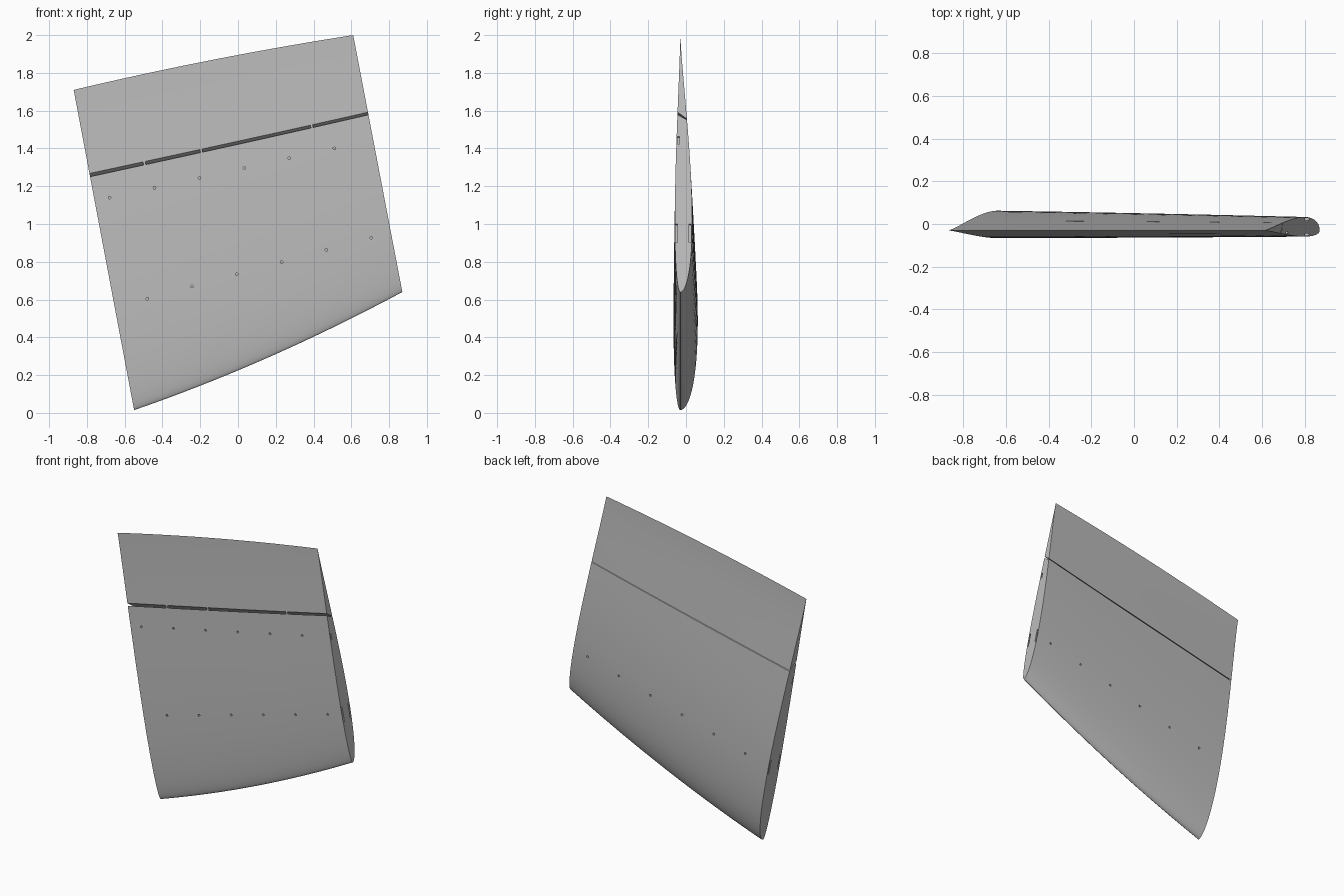
import bpy, bmesh, math
from mathutils import Vector, Matrix

if "Cube" in bpy.data.objects:
    bpy.data.objects.remove(bpy.data.objects["Cube"])

grey = bpy.data.materials.new("light grey")
grey.use_nodes = True
colour = (0.5, 0.5, 0.5, 1)
grey.diffuse_color = colour
grey.node_tree.nodes["Principled BSDF"].inputs["Base Color"].default_value = colour

RIBS, STEPS = 24, 28
CHORD_Y = -0.03


def lerp(a, b, t):
    return a + (b - a) * t


def surface(s, c, side):
    """Point on the skin: s along the span, c along the chord, side 1 back, -1 front."""
    bow = 4 * s * (1 - s)
    lead = Vector((-0.55, 0, 0.015)).lerp(Vector((0.87, 0, 0.64)), s) - Vector((0, 0, 0.034 * bow))
    trail = Vector((-0.87, 0, 1.71)).lerp(Vector((0.61, 0, 2.0)), s) + Vector((0, 0, 0.015 * bow))
    p = lead.lerp(trail, c)
    depth = lerp(0.0535, 0.0455, s) if side > 0 else 0.021
    shape = math.sqrt(c) * max(0, 1 - c) ** 1.3 / 0.345
    p.y = CHORD_Y + side * depth * shape * (trail - lead).length
    return p


def hinge(s, side):
    return lerp(0.734, 0.695, s) - (0.023 if side > 0 else 0)


def finish(bm, name):
    bmesh.ops.recalc_face_normals(bm, faces=bm.faces)
    mesh = bpy.data.meshes.new(name)
    bm.to_mesh(mesh)
    bm.free()
    ob = bpy.data.objects.new(name, mesh)
    bpy.context.collection.objects.link(ob)
    mesh.materials.append(grey)
    return ob


def loft(name, section, spans):
    bm = bmesh.new()
    rings = [[bm.verts.new(p) for p in section(s)] for s in spans]
    for a, b in zip(rings, rings[1:]):
        for i in range(len(a)):
            j = (i + 1) % len(a)
            bm.faces.new((a[i], a[j], b[j], b[i]))
    bm.faces.new(rings[0])
    bm.faces.new(rings[-1])
    return finish(bm, name)


def main_section(s):
    # rounded nose, closely spaced at the leading edge
    front = [surface(s, (hinge(s, -1) - 0.005) * (i / STEPS) ** 2, -1) for i in range(STEPS, 0, -1)]
    back = [surface(s, (hinge(s, 1) - 0.0015) * (i / STEPS) ** 2, 1) for i in range(STEPS + 1)]
    return front + back


def flap_section(s):
    n = 8
    front = [surface(s, lerp(hinge(s, -1) + 0.005, 1, i / n), -1) for i in range(n + 1)]
    back = [surface(s, lerp(1, hinge(s, 1) + 0.0015, i / n), 1) for i in range(1, n + 1)]
    return front + back


def tab_section(s):
    f, b = hinge(s, -1), hinge(s, 1)
    pts = [surface(s, f - 0.007, -1), surface(s, f + 0.007, -1)]
    return pts + [surface(s, lerp(f, b, 0.5) + d, -1) + Vector((0, 0.02, 0)) for d in (0.006, -0.006)]


spans = [i / RIBS for i in range(RIBS + 1)]
wing = loft("wing_panel", main_section, spans)
flap = loft("control_flap", flap_section, spans)

# Hinge tabs bridging the front gap
for k, s in enumerate((0.196, 0.4, 0.797)):
    loft("hinge_tab_%d" % (k + 1), tab_section, (s - 0.004, s + 0.004))

# Screw holes and spar pockets, cut from the wing panel
cut = bmesh.new()


def hole(x, z, y0, y1):
    m = Matrix.Translation((x, (y0 + y1) / 2, z)) @ Matrix.Rotation(math.pi / 2, 4, "X")
    bmesh.ops.create_cone(cut, cap_ends=True, segments=12, radius1=0.007, radius2=0.007,
                          depth=abs(y1 - y0), matrix=m)


def pocket(x, y, z, length, thick):
    m = (Matrix.Translation((x, y, z)) @ Matrix.Rotation(-0.187, 4, "Y")
         @ Matrix.Diagonal((0.06, thick, length, 1)))
    bmesh.ops.create_cube(cut, size=1, matrix=m)


for i in range(6):
    hole(-0.68 + 0.238 * i, 1.14 + 0.052 * i, -0.2, -0.04)
    x, z = -0.48 + 0.237 * i, 0.605 + 0.0645 * i
    hole(x, z, -0.2, -0.045)
    hole(x, z, 0.02, 0.2)
for x, y, z, length in ((0.81, -0.05, 0.95, 0.1), (0.81, 0.022, 0.95, 0.1), (0.715, -0.04, 1.443, 0.04),
                        (-0.652, -0.055, 0.556, 0.1), (-0.652, 0.047, 0.556, 0.1), (-0.76, -0.044, 1.125, 0.04)):
    pocket(x, y, z, length, 0.01)

cutter = finish(cut, "hole_cutter")
cutter.hide_render = True
mod = wing.modifiers.new("holes", "BOOLEAN")
mod.operation, mod.solver, mod.object = "DIFFERENCE", "EXACT", cutter
bpy.context.view_layer.objects.active = wing
bpy.ops.object.modifier_apply(modifier=mod.name)
bpy.data.objects.remove(cutter)

# Smooth skin with sharp ends and hinge edges
for ob in (wing, flap):
    bpy.ops.object.select_all(action="DESELECT")
    ob.select_set(True)
    bpy.context.view_layer.objects.active = ob
    bpy.ops.object.shade_smooth_by_angle(angle=math.radians(30))
